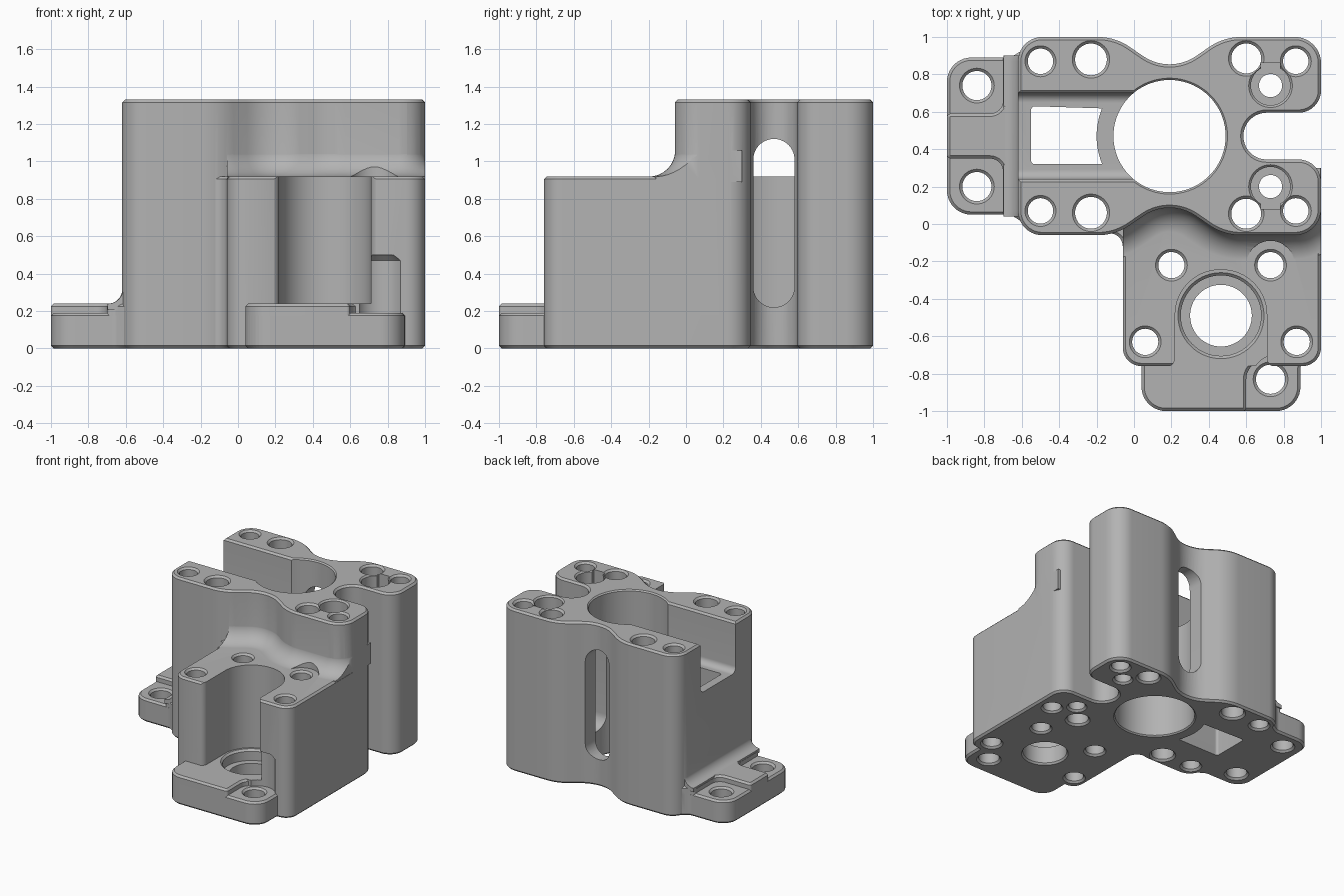
import bpy, math
from math import sin, cos, pi
from mathutils import Vector

cube = bpy.data.objects.get("Cube")
if cube:
    bpy.data.objects.remove(cube)

metal = bpy.data.materials.new("grey metal")
metal.use_nodes = True
GREY = (0.45, 0.45, 0.45, 1)
metal.diffuse_color = GREY
metal.node_tree.nodes["Principled BSDF"].inputs["Base Color"].default_value = GREY


def rounded(corners, steps=10):
    """Counter-clockwise polygon from (x, y, radius) corners."""
    out = []
    n = len(corners)
    for i, (x, y, r) in enumerate(corners):
        p = Vector((x, y))
        if not r:
            out.append(p)
            continue
        a = (Vector(corners[i - 1][:2]) - p).normalized()
        b = (Vector(corners[(i + 1) % n][:2]) - p).normalized()
        half = a.angle(b) / 2
        centre = p + (a + b).normalized() * r / sin(half)
        start = p + a * r / math.tan(half) - centre
        end = p + b * r / math.tan(half) - centre
        sweep = start.angle_signed(end)
        for k in range(steps + 1):
            t = -sweep * k / steps
            out.append(centre + Vector((start.x * cos(t) - start.y * sin(t),
                                        start.x * sin(t) + start.y * cos(t))))
    return out


def offset(pts, d):
    """Move a counter-clockwise outline outwards by d."""
    out = []
    for i, p in enumerate(pts):
        a = (p - pts[i - 1]).normalized()
        b = (pts[(i + 1) % len(pts)] - p).normalized()
        na, nb = Vector((a.y, -a.x)), Vector((b.y, -b.x))
        m = (na + nb).normalized()
        out.append(p + m * d / max(m.dot(na), 0.3))
    return out


def loft(name, rings):
    """Solid through equal rings of 3D points, capped at both ends."""
    n = len(rings[0])
    verts = [tuple(p) for ring in rings for p in ring]
    faces = [list(range(n))[::-1], [len(verts) - n + i for i in range(n)]]
    for k in range(len(rings) - 1):
        for i in range(n):
            j = (i + 1) % n
            faces.append([k * n + i, k * n + j, (k + 1) * n + j, (k + 1) * n + i])
    mesh = bpy.data.meshes.new(name)
    mesh.from_pydata(verts, [], faces)
    mesh.materials.append(metal)
    ob = bpy.data.objects.new(name, mesh)
    bpy.context.collection.objects.link(ob)
    return ob


def stack(name, pts, levels):
    return loft(name, [[(p.x, p.y, z) for p in offset(pts, d)] for d, z in levels])


def prism(name, pts, z0, z1, c=0.015):
    if not c:
        return stack(name, pts, [(0, z0), (0, z1)])
    return stack(name, pts, [(-c, z0), (0, z0 + c), (0, z1 - c), (-c, z1)])


def box(x0, x1, y0, y1, r=0):
    return rounded([(x0, y0, r), (x1, y0, r), (x1, y1, r), (x0, y1, r)])


def lathe(name, x, y, profile, sides=40):
    return loft(name, [[(x + r * cos(2 * pi * i / sides), y + r * sin(2 * pi * i / sides), z)
                        for i in range(sides)] for r, z in profile])


def combine(target, tool, mode):
    mod = target.modifiers.new("join", "BOOLEAN")
    mod.operation, mod.solver, mod.object = mode, "EXACT", tool
    bpy.ops.object.select_all(action="DESELECT")
    bpy.context.view_layer.objects.active = target
    target.select_set(True)
    bpy.ops.object.modifier_apply(modifier=mod.name)
    bpy.data.objects.remove(tool)


def flip(corners):
    """Mirror corners over the tower's middle line, keeping the winding."""
    return [(x, 2 * MID - y, r) for x, y, r in reversed(corners)]


def fillet(pts, z, r, clip):
    """Concave blend around an outline, kept only inside a clip outline."""
    levels = [(r, z - 0.03)]
    levels += [(r * (1 - sin(a)) - 0.002, z + r * (1 - cos(a)))
               for a in [k * pi / 16 for k in range(9)]]
    levels += [(-0.05, z + r + 0.001)]
    ob = stack("fillet", pts, levels)
    combine(ob, prism("clip", clip, z - 0.1, z + 0.4, 0), "INTERSECT")
    return ob


MID, TOP, STEP, FOOT, PAD = 0.47, 1.33, 0.92, 0.24, 0.19

# Tower with waisted sides and a notch on its left side
front_edge = [(-0.62, -0.06, 0.13), (-0.1, -0.06, 0.3), (0.19, 0.14, 0.25),
              (0.48, -0.06, 0.3), (1, -0.06, 0.14)]
notch = [(1, 0.345, 0.12), (0.585, 0.345, 0.124), (0.585, 0.595, 0.124), (1, 0.595, 0.12)]
tower_line = rounded(front_edge + notch + flip(front_edge))
plain_line = rounded(front_edge + flip(front_edge))
body = prism("bracket_body", tower_line, 0, TOP)

# Lower front block and the sweep that blends it into the tower
block_line = rounded([(-0.06, -0.76, 0.1), (1, -0.76, 0.1), (1, 0.2, 0),
                      (-0.2, 0.2, 0), (-0.2, -0.05, 0), (-0.06, -0.05, 0.07)])
combine(body, prism("front_block", block_line, 0, STEP), "UNION")
combine(body, fillet(plain_line, STEP - 0.001, 0.14, box(-0.06, 0.999, -0.6, 0.3)), "UNION")

# Side flange: low pads with a raised bar and strip
flange = [(-1, 0.05, 0.13), (-0.66, 0.05, 0.06), (-0.58, 0.0, 0), (-0.5, 0.0, 0)]
bar = [(-1, 0.35, 0.02), (-0.7, 0.35, 0.07), (-0.7, 0.05, 0.02), (-0.66, 0.05, 0.04),
       (-0.58, 0.0, 0), (-0.5, 0.0, 0)]
combine(body, prism("flange_pads", rounded(flange + flip(flange)), 0, PAD), "UNION")
combine(body, prism("flange_bar", rounded(bar + flip(bar)), 0, FOOT), "UNION")
combine(body, fillet(plain_line, FOOT - 0.001, 0.08, box(-0.9, -0.5, 0.04, 0.9)), "UNION")

# Front foot: low pad with a raised main part
pad = [(0.04, -1, 0.13), (0.89, -1, 0.13), (0.89, -0.755, 0.04), (0.93, -0.72, 0),
       (0.93, -0.6, 0), (0.04, -0.6, 0)]
raised = [(0.04, -1, 0.13), (0.6, -1, 0.02), (0.6, -0.73, 0.1), (0.8, -0.73, 0),
          (0.8, -0.6, 0), (0.04, -0.6, 0)]
combine(body, prism("foot_pad", rounded(pad), 0, PAD), "UNION")
combine(body, prism("foot_raised", rounded(raised), 0, FOOT), "UNION")

cutters = []

# Open round cavity in the block
cavity = rounded([(0.22, -0.765, 0.05), (-0.2, -0.765, 0), (-0.2, -1.2, 0), (1.2, -1.2, 0),
                  (1.2, -0.765, 0), (0.71, -0.765, 0.05), (0.71, -0.245, 0.24),
                  (0.22, -0.245, 0.24)], 16)
cutters.append(prism("cavity", cavity, FOOT, 1.0, 0))
cutters.append(lathe("seat_bore", 0.465, -0.49, [
    (0.19, -0.02), (0.165, 0.015), (0.165, 0.15), (0.215, 0.15), (0.215, 0.225),
    (0.235, 0.245)], 56))

# Main bore
cutters.append(lathe("main_bore", 0.19, MID, [
    (0.33, -0.02), (0.3, 0.01), (0.3, TOP - 0.01), (0.33, TOP + 0.02)], 72))

# Channel with rounded floor, and the window below it
profile = rounded([(0.24, STEP, 0.05), (0.70, STEP, 0.05), (0.70, TOP - 0.015, 0),
                   (0.73, TOP + 0.015, 0), (0.21, TOP + 0.015, 0), (0.24, TOP - 0.015, 0)])
cutters.append(loft("channel", [[(x, p.x, p.y) for p in profile] for x in (-0.8, 0.1)]))
arc = [(0.19 - 0.39 * cos(t), MID + 0.39 * sin(t), 0)
       for t in [-0.39 + 0.78 * k / 12 for k in range(13)]]
window = rounded([(-0.55, 0.63, 0.02), (-0.55, 0.32, 0.02)] + arc)
cutters.append(prism("window", window, -0.1, 1.0, 0))

# Upright slots through the bore wall
slot = box(-0.11, 0.11, 0.22, 1.12, 0.109)
cutters.append(loft("side_slot", [[(x, MID + p.x, p.y) for p in slot] for x in (0.3, 0.74)]))
cutters.append(loft("back_slot", [[(0.19 + p.x, y, p.y) for p in slot] for y in (1.1, 0.65)]))

# Screw holes: x, y, radius, top height
holes = [(0.06, -0.63, 0.07, STEP), (0.87, -0.63, 0.07, STEP), (0.2, -0.22, 0.07, STEP),
         (0.73, -0.22, 0.07, STEP), (0.73, -0.83, 0.078, PAD)]
for x, y, r, top in [(-0.84, 0.74, 0.078, PAD), (-0.5, 0.87, 0.068, TOP),
                     (-0.23, 0.88, 0.085, TOP), (0.6, 0.885, 0.08, TOP),
                     (0.865, 0.87, 0.068, TOP), (0.73, 0.74, 0.062, TOP)]:
    holes += [(x, y, r, top), (x, 2 * MID - y, r, top)]
for x, y, r, top in holes:
    cutters.append(lathe("screw_hole", x, y, [
        (r + 0.035, -0.02), (r, 0.015), (r, top - 0.015), (r + 0.02, top + 0.005)]))

# Counterbores and their key slots
for s in (1, -1):
    y = MID + s * 0.27
    cutters.append(lathe("counterbore", 0.73, y, [
        (0.105, TOP - 0.12), (0.105, TOP - 0.012), (0.125, TOP + 0.008)]))
    y0, y1 = sorted((y, y + s * 0.12))
    cutters.append(prism("key_slot", box(0.68, 0.78, y0, y1), TOP - 0.12, TOP + 0.1, 0))

# Screw head clearances
cutters.append(lathe("head_clearance", 0.73, -0.22, [(0.13, STEP), (0.13, 1.2)]))
cutters.append(lathe("pad_clearance", 0.76, -0.83, [(0.13, PAD), (0.13, 0.47), (0.1, 0.5)]))

for cutter in cutters:
    combine(body, cutter, "DIFFERENCE")

bpy.ops.object.shade_smooth_by_angle(angle=math.radians(28))
